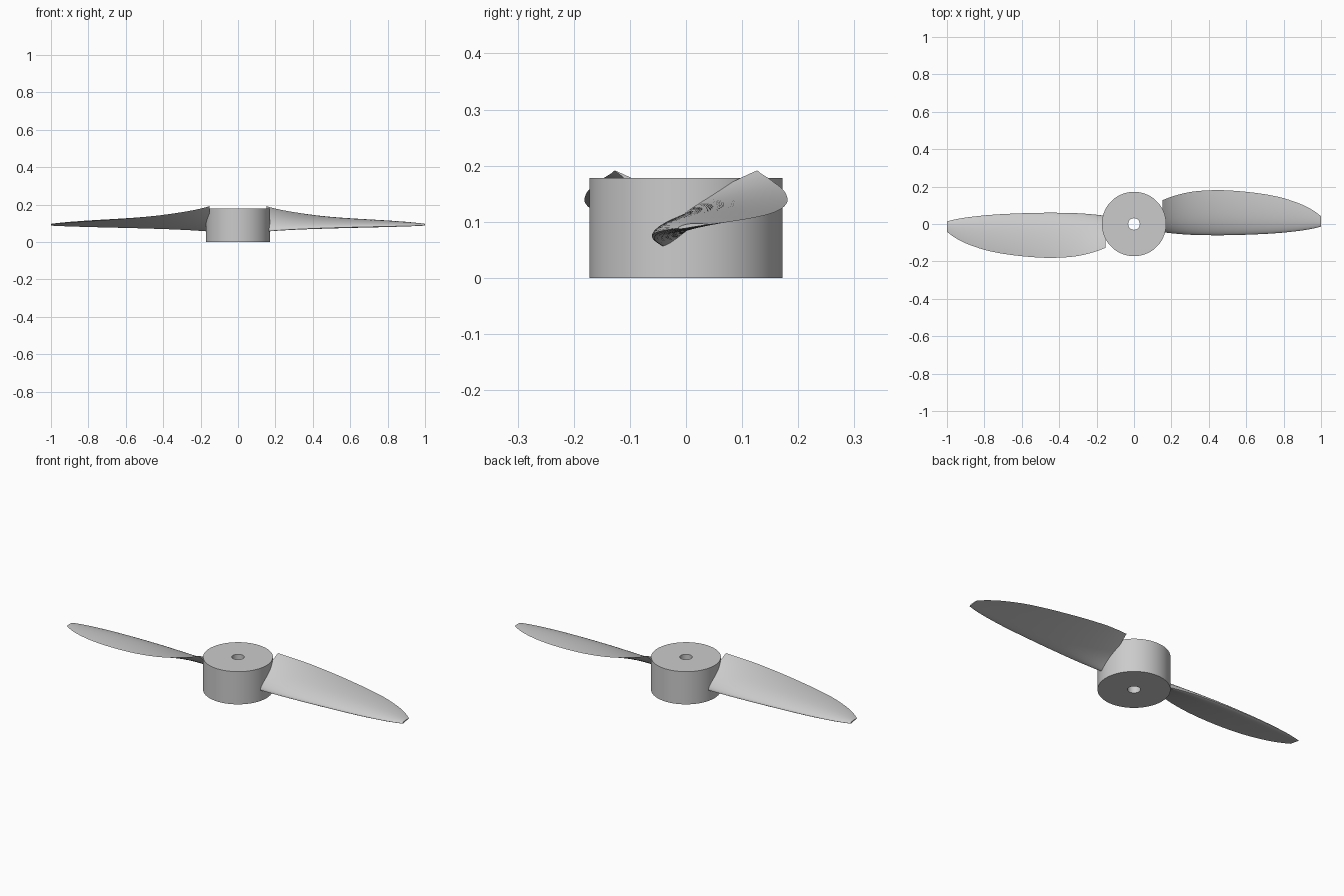
import bpy, bmesh, math
from mathutils import Vector, Matrix

if "Cube" in bpy.data.objects:
    bpy.data.objects.remove(bpy.data.objects["Cube"])

HUB_R, HUB_H, BORE_R = 0.172, 0.178, 0.031
AXIS_Z = 0.09
TWIST = 0.1215          # pitch / 2 pi: tan(blade angle) = TWIST / x
# (distance from axis, trailing edge y)
PLANFORM = [(0.152, 0.127), (0.22, 0.152), (0.32, 0.174), (0.45, 0.181), (0.58, 0.174),
            (0.70, 0.159), (0.80, 0.138), (0.90, 0.103), (0.96, 0.071), (1.0, 0.042)]


def finish(bm, name, angle):
    bmesh.ops.recalc_face_normals(bm, faces=bm.faces)
    me = bpy.data.meshes.new(name)
    bm.to_mesh(me)
    bm.free()
    ob = bpy.data.objects.new(name, me)
    bpy.context.collection.objects.link(ob)
    bpy.ops.object.select_all(action='DESELECT')
    ob.select_set(True)
    bpy.context.view_layer.objects.active = ob
    bpy.ops.object.shade_smooth_by_angle(angle=math.radians(angle))
    return ob


def bridge(bm, a, b):
    n = len(a)
    for i in range(n):
        j = (i + 1) % n
        bm.faces.new((a[i], a[j], b[j], b[i]))


def smooth_path(pts, steps):
    # Catmull-Rom through the planform points
    p = [Vector(q) for q in pts]
    p = [2 * p[0] - p[1]] + p + [2 * p[-1] - p[-2]]
    out = []
    for a, b, c, d in zip(p, p[1:], p[2:], p[3:]):
        for s in range(steps):
            t = s / steps
            out.append(0.5 * (2 * b + (c - a) * t + (2 * a - 5 * b + 4 * c - d) * t**2
                              + (3 * b - a - 3 * c + d) * t**3))
    return out + [p[-2]]


def airfoil(n=18, camber=0.04, pos=0.4, thick=0.12):
    # Cambered section, chord 0..1, running trailing edge - top - nose - bottom
    top, bottom = [], []
    for i in range(n + 1):
        x = (1 - math.cos(math.pi * i / n)) / 2
        t = 5 * thick * (0.2969 * math.sqrt(x) - 0.126 * x - 0.3516 * x**2
                         + 0.2843 * x**3 - 0.1036 * x**4)
        k = pos if x < pos else 1 - pos
        y = camber * (1 - ((x - pos) / k) ** 2)
        slope = math.atan(-2 * camber * (x - pos) / k**2)
        top.append((x - t * math.sin(slope), y + t * math.cos(slope)))
        bottom.append((x + t * math.sin(slope), y - t * math.cos(slope)))
    return top[::-1] + bottom[1:-1]


# Hub with bore
bm = bmesh.new()
rings = []
for r, z in ((BORE_R, 0), (HUB_R, 0), (HUB_R, HUB_H), (BORE_R, HUB_H)):
    rings.append([bm.verts.new((r * math.cos(a), r * math.sin(a), z))
                  for a in (2 * math.pi * i / 96 for i in range(96))])
for i in range(4):
    bridge(bm, rings[i], rings[(i + 1) % 4])
finish(bm, "hub", 30)

# Twisted blades, pivoting on the quarter chord
section = airfoil()
stations = smooth_path(PLANFORM, 4)
for index in range(2):
    bm = bmesh.new()
    loops = []
    for x, te in stations:
        ang = math.atan(TWIST / x)
        ca, sa = math.cos(ang), math.sin(ang)
        chord = te / (0.75 * ca)
        loop = []
        for u, v in section:
            u, v = (u - 0.25) * chord, v * chord
            loop.append(bm.verts.new((x, u * ca - v * sa, AXIS_Z + u * sa + v * ca)))
        loops.append(loop)
    for a, b in zip(loops, loops[1:]):
        bridge(bm, a, b)
    bm.faces.new(loops[0])
    bm.faces.new(loops[-1])
    bm.transform(Matrix.Rotation(math.pi * index, 4, 'Z'))
    finish(bm, "blade_right" if index == 0 else "blade_left", 40)
